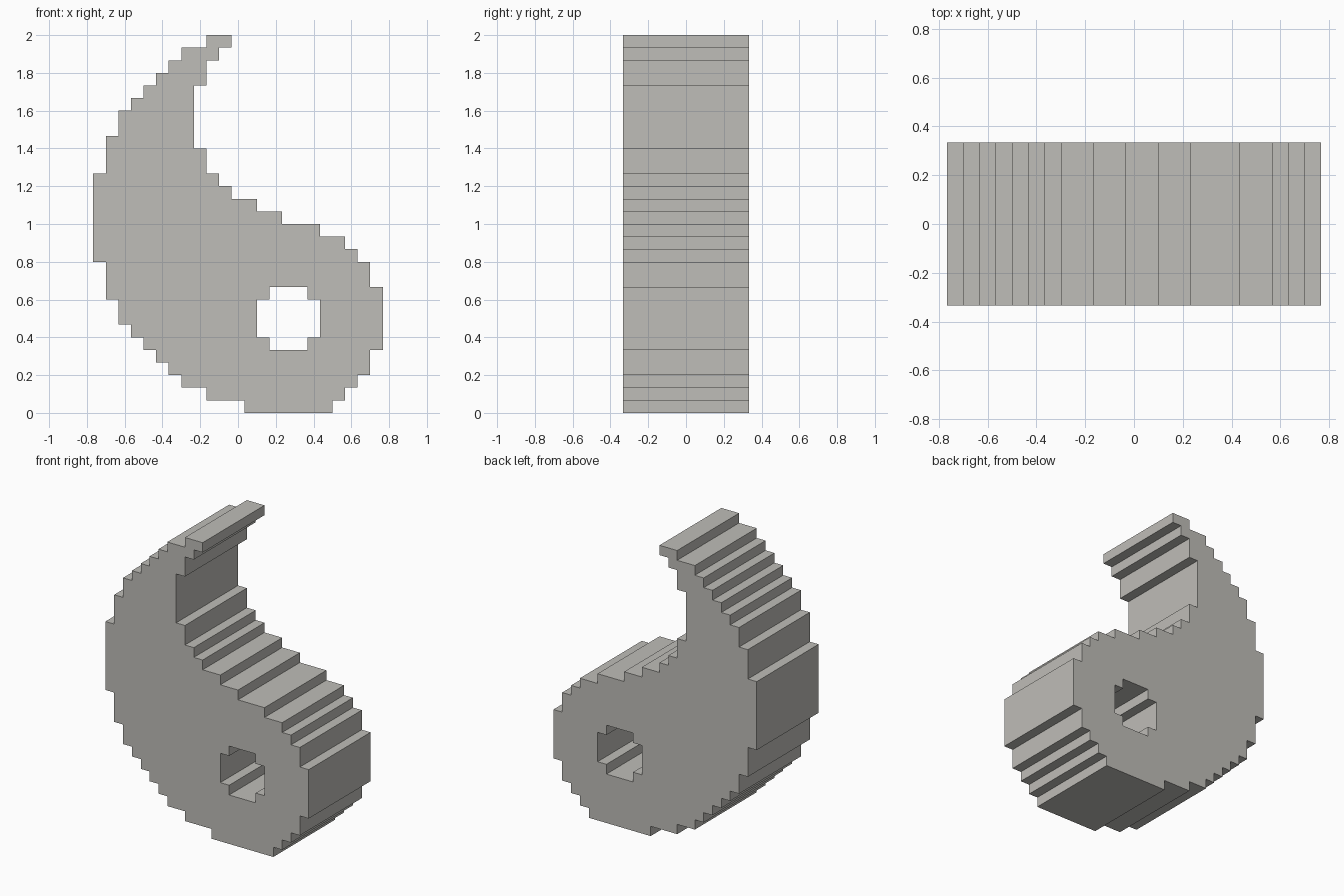
import bpy
import bmesh
from mathutils import Vector

cube = bpy.data.objects.get("Cube")
if cube:
    bpy.data.objects.remove(cube, do_unlink=True)

UNIT = 2 / 30          # size of one step
COLUMNS = 23           # width in steps
DEPTH = 10 * UNIT

# Stepped edges from the bottom up: (column, number of rows)
RIGHT = [(19, 1), (20, 1), (21, 1), (22, 2), (23, 5), (22, 2), (21, 1), (20, 1),
         (18, 1), (15, 1), (13, 1), (11, 1), (10, 1), (9, 2), (8, 5), (9, 2),
         (10, 1), (11, 1)]
LEFT = [(12, 1), (9, 1), (7, 1), (6, 1), (5, 1), (4, 1), (3, 1), (2, 2), (1, 3),
        (0, 7), (1, 3), (2, 2), (3, 1), (4, 1), (5, 1), (6, 1), (7, 1), (9, 1)]
HOLE_RIGHT = [(17, 1), (18, 3), (17, 1)]
HOLE_LEFT = [(14, 1), (13, 3), (14, 1)]


def climb(runs, row):
    """Corner points of a stepped edge, going up from the given row."""
    points = []
    for column, rows in runs:
        x = (column - COLUMNS / 2) * UNIT
        points += [Vector((x, -DEPTH / 2, r * UNIT)) for r in (row, row + rows)]
        row += rows
    return points


def add_loop(bm, right, left, row):
    """Closed outline: up the right edge, down the left edge."""
    points = climb(right, row) + climb(left, row)[::-1]
    verts = [bm.verts.new(p) for p in points]
    return [bm.edges.new((a, b)) for a, b in zip(verts, verts[1:] + verts[:1])]


# Front face with the hole, extruded through the depth
bm = bmesh.new()
edges = add_loop(bm, RIGHT, LEFT, 0) + add_loop(bm, HOLE_RIGHT, HOLE_LEFT, 5)
bmesh.ops.triangle_fill(bm, edges=edges, use_beauty=True, normal=(0, -1, 0))
result = bmesh.ops.extrude_face_region(bm, geom=bm.faces[:], use_keep_orig=True)
back = [g for g in result["geom"] if isinstance(g, bmesh.types.BMVert)]
bmesh.ops.translate(bm, verts=back, vec=(0, DEPTH, 0))
bmesh.ops.recalc_face_normals(bm, faces=bm.faces[:])

mesh = bpy.data.meshes.new("stepped_body")
bm.to_mesh(mesh)
bm.free()
body = bpy.data.objects.new("stepped_body", mesh)
bpy.context.collection.objects.link(body)

# Single warm grey
grey = bpy.data.materials.new("warm_grey")
grey.use_nodes = True
colour = (0.52, 0.51, 0.48, 1)
grey.diffuse_color = colour
grey.node_tree.nodes["Principled BSDF"].inputs["Base Color"].default_value = colour
mesh.materials.append(grey)
